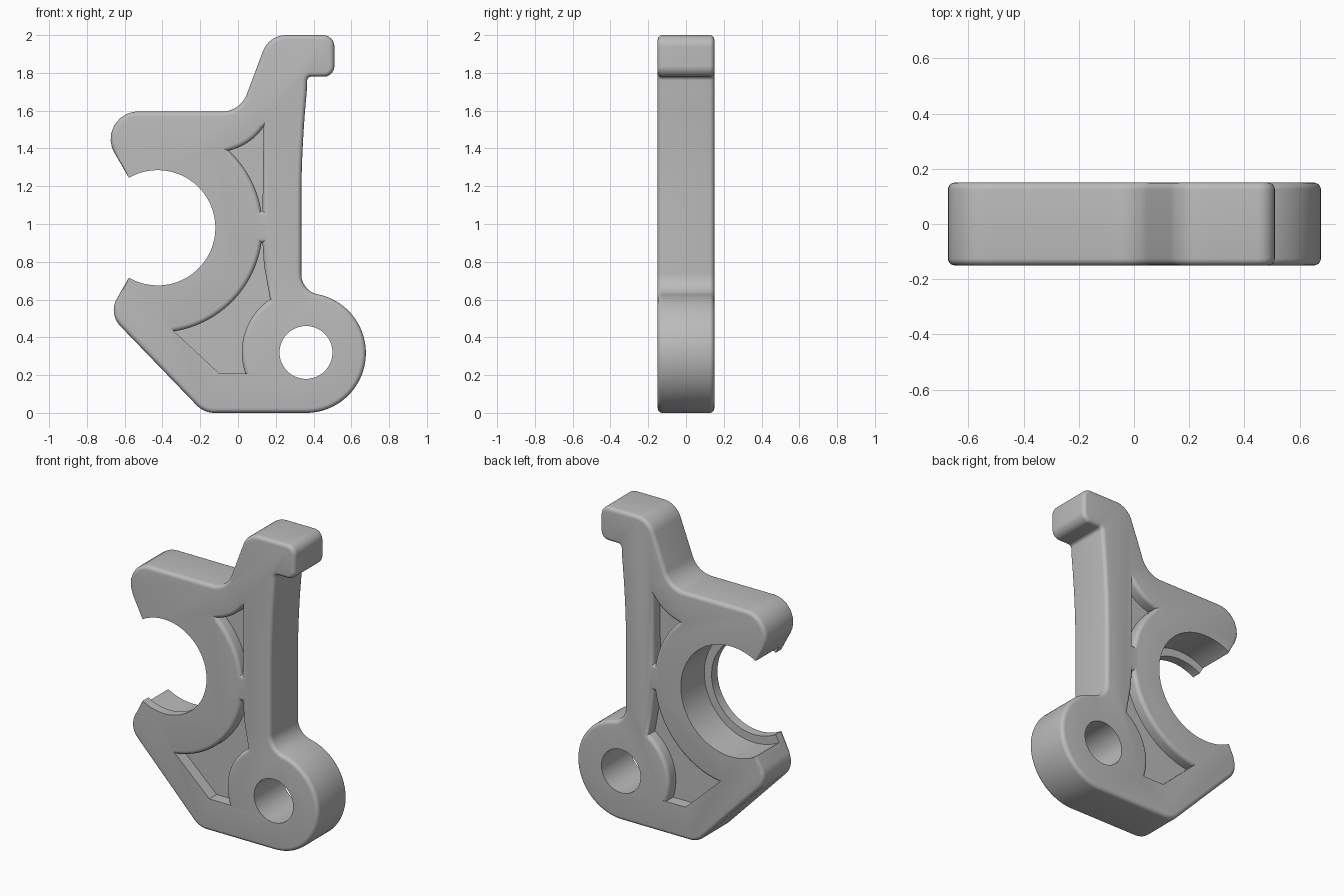
import bpy, bmesh
from math import sin, cos, radians, sqrt, pi
from mathutils import Vector, Matrix

cube = bpy.data.objects.get("Cube")
if cube:
    bpy.data.objects.remove(cube)

HALF = 0.15      # half thickness of the plate
FILLET = 0.025   # rounding of the outer rims
POCKET = 0.075   # pocket depth
BORE = (-0.425, 0.98)
BOSS = (0.36, 0.317)

grey = bpy.data.materials.new("plain grey")
grey.use_nodes = True
grey.diffuse_color = (0.5, 0.5, 0.5, 1)
grey.node_tree.nodes["Principled BSDF"].inputs["Base Color"].default_value = (0.5, 0.5, 0.5, 1)


def arc(center, r, a0, a1, n=24):
    angles = [radians(a0 + (a1 - a0) * i / n) for i in range(n + 1)]
    return [Vector((center[0] + r * cos(a), center[1] + r * sin(a))) for a in angles]


def rounded(corners, n=10):
    """Open polyline whose inner corners (x, z, radius) become arcs."""
    pts = [Vector(c[:2]) for c in corners]
    out = [pts[0]]
    for i in range(1, len(pts) - 1):
        p, r = pts[i], corners[i][2]
        u, v = (pts[i - 1] - p).normalized(), (pts[i + 1] - p).normalized()
        half = u.angle(v) / 2
        center = p + (u + v).normalized() * (r / sin(half))
        start = p + u * (r / (sin(half) / cos(half))) - center
        end = p + v * (r / (sin(half) / cos(half))) - center
        for k in range(n + 1):
            out.append(center + start.lerp(end, k / n).normalized() * r)
    return out + [pts[-1]]


def offset(pts, d, sharp):
    """Move a closed outline outward by d, leaving the sharp edges in place."""
    n = len(pts)
    area = sum(pts[i - 1].x * pts[i].y - pts[i].x * pts[i - 1].y for i in range(n))
    side = 1 if area > 0 else -1
    normals = []
    for i in range(n):
        e = (pts[(i + 1) % n] - pts[i]).normalized()
        normals.append(Vector((e.y, -e.x)) * side)
    out = []
    for i in range(n):
        a, b = normals[i - 1], normals[i]
        da = 0 if (i - 1) % n in sharp else d
        db = 0 if i in sharp else d
        det = a.x * b.y - a.y * b.x
        if abs(det) < 0.25:
            move = (a + b).normalized() * (da + db) / 2
        else:
            move = Vector((da * b.y - db * a.y, a.x * db - b.x * da)) / det
        if move.length > 2 * abs(d):
            move = move.normalized() * 2 * abs(d)
        out.append(pts[i] + move)
    return out


def loft(name, rings):
    """Solid through equal rings, each given as (y, outline)."""
    bm = bmesh.new()
    loops = [[bm.verts.new((p.x, y, p.y)) for p in ring] for y, ring in rings]
    n = len(loops[0])
    for lo, hi in zip(loops, loops[1:]):
        for i in range(n):
            j = (i + 1) % n
            bm.faces.new((lo[i], lo[j], hi[j], hi[i]))
    bm.faces.new(loops[0])
    bm.faces.new(loops[-1])
    bmesh.ops.recalc_face_normals(bm, faces=bm.faces)
    mesh = bpy.data.meshes.new(name)
    bm.to_mesh(mesh)
    bm.free()
    mesh.materials.append(grey)
    ob = bpy.data.objects.new(name, mesh)
    bpy.context.collection.objects.link(ob)
    return ob


def cut(body, cutter):
    mod = body.modifiers.new("cut", 'BOOLEAN')
    mod.object = cutter
    mod.operation = 'DIFFERENCE'
    mod.solver = 'EXACT'
    bpy.context.view_layer.objects.active = body
    bpy.ops.object.modifier_apply(modifier=mod.name)
    bpy.data.objects.remove(cutter)


# Quarter-round profile as (depth below the face, sideways amount)
steps = [FILLET * (1 - cos(i / 5 * pi / 2)) for i in range(6)]
profile = [(t, FILLET - sqrt(max(0, FILLET ** 2 - (FILLET - t) ** 2))) for t in steps]

# Outline: upper arm, hook and curved column edge
mouth = arc(BORE, 0.305, -120, 120, 72)
upper = rounded([
    (*mouth[-1], 0), (-0.78, 1.595, 0.144), (0.012, 1.595, 0.14),
    (0.164, 2.0, 0.13), (0.51, 2.0, 0.06), (0.51, 1.78, 0.055),
    (0.368, 1.78, 0.02), (0.362, 1.7, 0)])[:-1]
column = [Vector((0.335 + 0.08 * max(0, z - 1.1) ** 2, z))
          for z in [1.7 - 0.06 * i for i in range(16)]]
# Outline: boss with its blend, base and lower arm
blend = arc((0.445, 0.735), 0.11, 180, 258.5, 14)
boss = arc(BOSS, 0.317, 78.5, -90, 48)
lower = rounded([(*boss[-1], 0), (-0.18, 0, 0.13), (-0.687, 0.526, 0.12), (*mouth[0], 0)])
outer = upper + column + blend + boss[1:] + lower[1:]
outline = outer + mouth[1:-1]
sharp = {0} | set(range(len(outer) - 2, len(outline)))

front = [(-HALF + t, offset(outline, -s, sharp)) for t, s in profile]
back = [(-y, ring) for y, ring in reversed(front)]
body = loft("lever_plate", front + back)

# Pockets on both faces
top_pocket = (arc((-0.12, 1.69), 0.31, -76.6, -34.6)
              + [Vector((0.13, 1.07))] + arc(BORE, 0.555, 9.3, 47.3)[:-1])
low_pocket = (arc(BORE, 0.555, -8.3, -81) + [Vector((-0.1, 0.21))]
              + arc((0.36, 0.32), 0.34, 199, 124)
              + [Vector((0.138, 0.78)), Vector((0.13, 0.9))])
for shape, hard in ((top_pocket, set()), (low_pocket, {24, 25})):
    for side in (-1, 1):
        rings = [(side * (HALF + 0.05), offset(shape, FILLET, hard))]
        rings += [(side * (HALF - t), offset(shape, s, hard)) for t, s in profile]
        rings.append((side * (HALF - POCKET), shape))
        cut(body, loft("pocket_cutter", rings))

# Pivot hole, and the wider bore behind the front lip
for center, r, y0 in (((0.36, 0.32), 0.14, -0.2), (BORE, 0.357, -0.09)):
    ring = arc(center, r, 0, 360, 96)[:-1]
    cut(body, loft("bore_cutter", [(y0, ring), (0.2, ring)]))

bpy.ops.object.select_all(action='DESELECT')
body.select_set(True)
bpy.context.view_layer.objects.active = body
bpy.ops.object.shade_smooth_by_angle(angle=radians(32))
